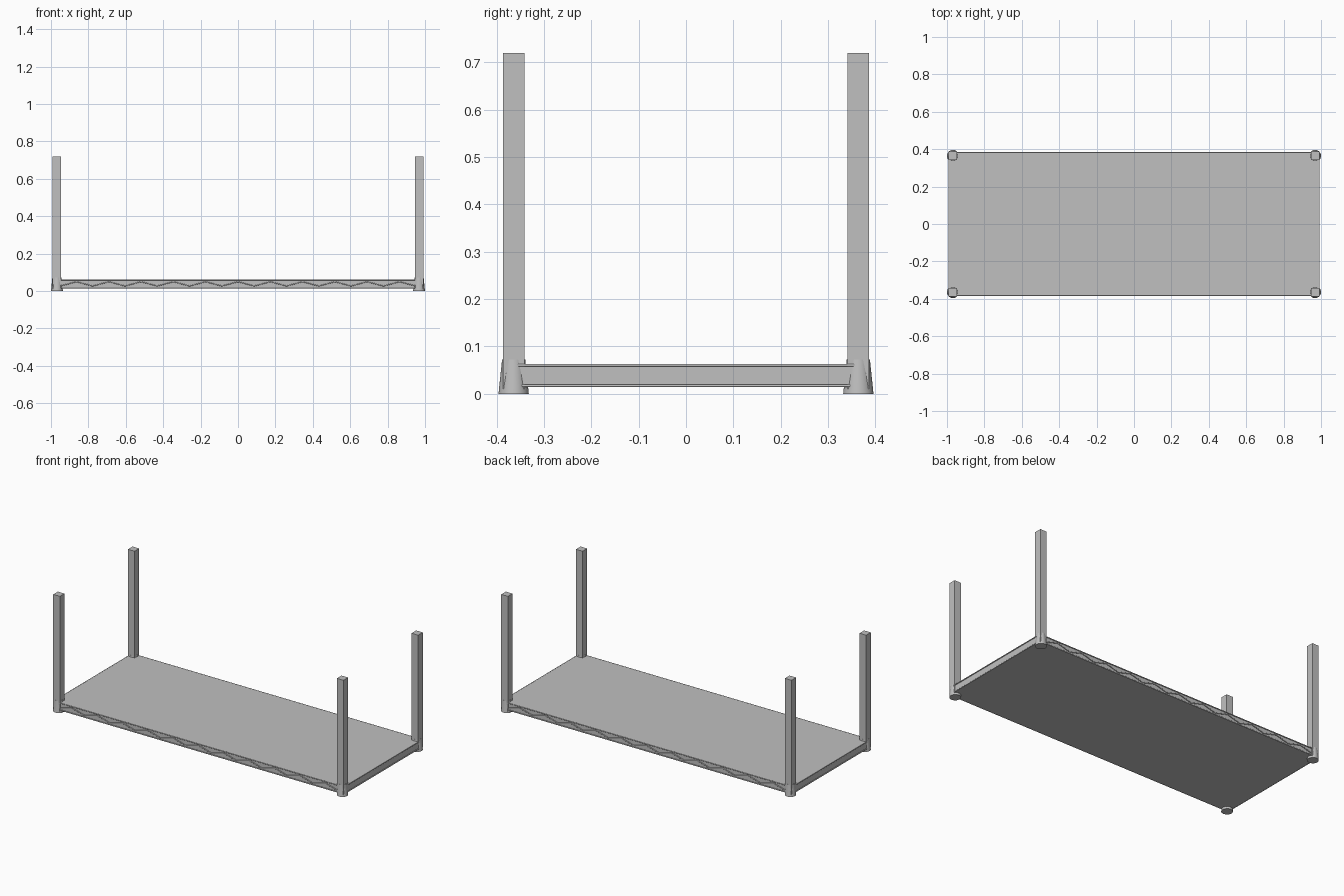
import bpy
from mathutils import Vector

cube = bpy.data.objects.get("Cube")
if cube:
    bpy.data.objects.remove(cube, do_unlink=True)

steel = bpy.data.materials.new("grey_steel")
steel.use_nodes = True
STEEL = (0.53, 0.53, 0.53, 1)
steel.diffuse_color = STEEL
steel.node_tree.nodes["Principled BSDF"].inputs["Base Color"].default_value = STEEL

POST_X, POST_Y = 0.968, 0.364
EDGE_X, EDGE_Y = 0.99, 0.382
RIM_LOW, RIM_HIGH, WIRE = 0.017, 0.06, 0.003


def box(name, centre, size):
    bpy.ops.mesh.primitive_cube_add(size=1, location=centre)
    ob = bpy.context.object
    ob.name = name
    ob.scale = size
    ob.data.materials.append(steel)
    return ob


def wire(name, points, radius=WIRE):
    curve = bpy.data.curves.new(name, "CURVE")
    curve.dimensions = "3D"
    curve.bevel_depth = radius
    curve.bevel_resolution = 1
    curve.use_fill_caps = True
    spline = curve.splines.new("POLY")
    spline.points.add(len(points) - 1)
    for target, point in zip(spline.points, points):
        target.co = (*point, 1)
    curve.materials.append(steel)
    ob = bpy.data.objects.new(name, curve)
    bpy.context.collection.objects.link(ob)
    return ob


# Shelf deck
box("shelf_deck", (0, 0, (RIM_LOW + RIM_HIGH) / 2),
    (2 * EDGE_X - 0.004, 2 * EDGE_Y - 0.002, RIM_HIGH - RIM_LOW + 0.004))

# Corner posts with tapered collars
for sx, side in ((-1, "right"), (1, "left")):
    for sy, end in ((-1, "front"), (1, "back")):
        x, y = sx * POST_X, sy * POST_Y
        box(f"{end}_{side}_post", (x, y, 0.365), (0.045, 0.045, 0.71))
        bpy.ops.mesh.primitive_cone_add(vertices=32, radius1=0.032, radius2=0.0245,
                                        depth=0.072, location=(x, y, 0.036))
        collar = bpy.context.object
        collar.name = f"{end}_{side}_collar"
        collar.data.materials.append(steel)
        bpy.ops.object.shade_smooth_by_angle()

# Rim wires on all four sides
for z, level in ((RIM_LOW, "lower"), (RIM_HIGH, "upper")):
    for s, end, side in ((-1, "front", "right"), (1, "back", "left")):
        wire(f"{end}_{level}_rim", [(-POST_X, s * EDGE_Y, z), (POST_X, s * EDGE_Y, z)])
        wire(f"{side}_{level}_rim", [(s * EDGE_X, -POST_Y, z), (s * EDGE_X, POST_Y, z)])

# Zigzag truss wires along front and back
BENDS = 22
for s, end in ((-1, "front"), (1, "back")):
    path = [Vector((-0.95 + 1.9 * i / BENDS, s * EDGE_Y, 0.05 if i % 2 else 0.027))
            for i in range(BENDS + 1)]
    wire(f"{end}_zigzag", path)
